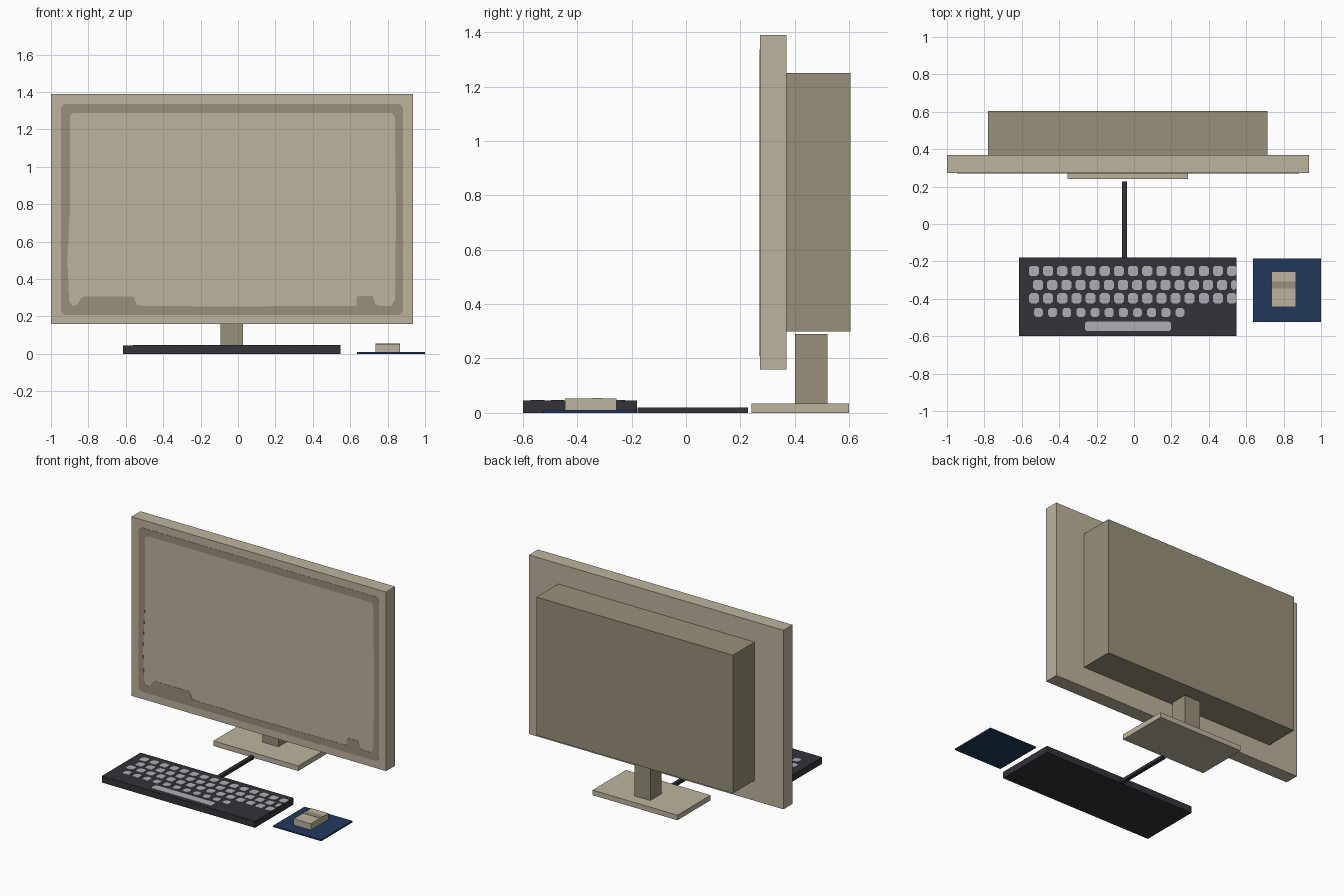
import bpy
import bmesh

cube = bpy.data.objects.get("Cube")
if cube:
    bpy.data.objects.remove(cube)


def material(name, rgb):
    m = bpy.data.materials.new(name)
    m.use_nodes = True
    m.diffuse_color = (*rgb, 1)
    m.node_tree.nodes["Principled BSDF"].inputs["Base Color"].default_value = (*rgb, 1)
    return m


beige = material("beige plastic", (0.515, 0.456, 0.337))
taupe = material("taupe plastic", (0.319, 0.279, 0.195))
charcoal = material("charcoal plastic", (0.034, 0.032, 0.041))
grey = material("grey keys", (0.413, 0.429, 0.468))
navy = material("navy mat", (0.015, 0.042, 0.107))


def add_object(name, bm, mat):
    bmesh.ops.recalc_face_normals(bm, faces=bm.faces)
    me = bpy.data.meshes.new(name)
    bm.to_mesh(me)
    bm.free()
    me.materials.append(mat)
    ob = bpy.data.objects.new(name, me)
    bpy.context.collection.objects.link(ob)
    return ob


def box(name, x, y, z, mat):
    """Box from (low, high) ranges on each axis."""
    bm = bmesh.new()
    for v in bmesh.ops.create_cube(bm, size=1)["verts"]:
        v.co = [(lo + hi) / 2 + c * (hi - lo) for c, (lo, hi) in zip(v.co, (x, y, z))]
    return add_object(name, bm, mat)


def octagon(x0, x1, y0, y1, c):
    """Rectangle outline with corners chamfered by c."""
    return [(x0 + c, y0), (x1 - c, y0), (x1, y0 + c), (x1, y1 - c),
            (x1 - c, y1), (x0 + c, y1), (x0, y1 - c), (x0, y0 + c)]


def add_plate(bm, outline, z, thickness):
    face = bm.faces.new([bm.verts.new((px, py, z)) for px, py in outline])
    ext = bmesh.ops.extrude_face_region(bm, geom=[face])["geom"]
    top = [g for g in ext if isinstance(g, bmesh.types.BMVert)]
    bmesh.ops.translate(bm, verts=top, vec=(0, 0, thickness))


# Monitor
box("screen_panel", (-1, 0.935), (0.272, 0.37), (0.16, 1.39), beige)
box("rear_housing", (-0.78, 0.713), (0.37, 0.605), (0.30, 1.25), taupe)
box("stand_neck", (-0.093, 0.027), (0.40, 0.52), (0.035, 0.29), taupe)
box("stand_base", (-0.355, 0.29), (0.24, 0.60), (0, 0.035), beige)

# Screen border: outer outline with an inner hole that steps around two tabs
outer = octagon(-0.947, 0.882, 0.209, 1.337, 0.02)
inner = [(-0.903, 0.28), (-0.885, 0.257), (-0.86, 0.262), (-0.84, 0.297), (-0.82, 0.308),
         (-0.56, 0.308), (-0.54, 0.262), (-0.51, 0.257), (-0.32, 0.257), (-0.16, 0.252),
         (0.44, 0.257), (0.634, 0.257), (0.634, 0.3), (0.645, 0.31), (0.72, 0.31),
         (0.735, 0.265), (0.76, 0.257), (0.82, 0.257), (0.84, 0.29),
         (0.845, 0.75), (0.838, 1.27), (0.82, 1.289),
         (-0.88, 1.289), (-0.898, 1.27), (-0.898, 0.78), (-0.912, 0.5)]
curve = bpy.data.curves.new("screen_border_outline", "CURVE")
curve.dimensions = "2D"
curve.fill_mode = "BOTH"
curve.extrude = 0.001
for points in (outer, inner):
    spline = curve.splines.new("POLY")
    spline.points.add(len(points) - 1)
    for p, (px, pz) in zip(spline.points, points):
        p.co = (px, pz, 0, 1)
    spline.use_cyclic_u = True
helper = bpy.data.objects.new("screen_border_outline", curve)
bpy.context.collection.objects.link(helper)
mesh = bpy.data.meshes.new_from_object(
    helper.evaluated_get(bpy.context.evaluated_depsgraph_get()))
bpy.data.objects.remove(helper)
mesh.materials.clear()
mesh.materials.append(taupe)
border = bpy.data.objects.new("screen_border", mesh)
border.rotation_euler.x = 1.5708
border.location.y = 0.2715
bpy.context.collection.objects.link(border)

# Keyboard with cable
right_edge = 0.548
box("keyboard_body", (-0.615, 0.549), (-0.60, -0.18), (0, 0.045), charcoal)
box("keyboard_cable", (-0.063, -0.037), (-0.178, 0.228), (0, 0.02), charcoal)

# Rows of keys: first centre x, y, count, half size
pitch = 0.0757
keys = bmesh.new()
for first, y, count, half in ((-0.535, -0.251, 15, 0.027), (-0.513, -0.326, 15, 0.027),
                              (-0.535, -0.397, 15, 0.027), (-0.511, -0.473, 11, 0.024)):
    for i in range(count):
        x = first + i * pitch
        x1 = min(x + half, right_edge)
        add_plate(keys, octagon(x - half, x1, y - half, y + half, 0.011), 0.045, 0.002)
add_plate(keys, octagon(-0.262, 0.198, -0.572, -0.52, 0.01), 0.045, 0.002)
add_object("keys", keys, grey)

# Mouse on its mat
box("mouse_mat", (0.635, 1), (-0.525, -0.185), (0, 0.01), navy)
box("mouse_body", (0.735, 0.865), (-0.445, -0.255), (0.01, 0.053), beige)
box("mouse_band", (0.735, 0.865), (-0.345, -0.307), (0.053, 0.055), taupe)
